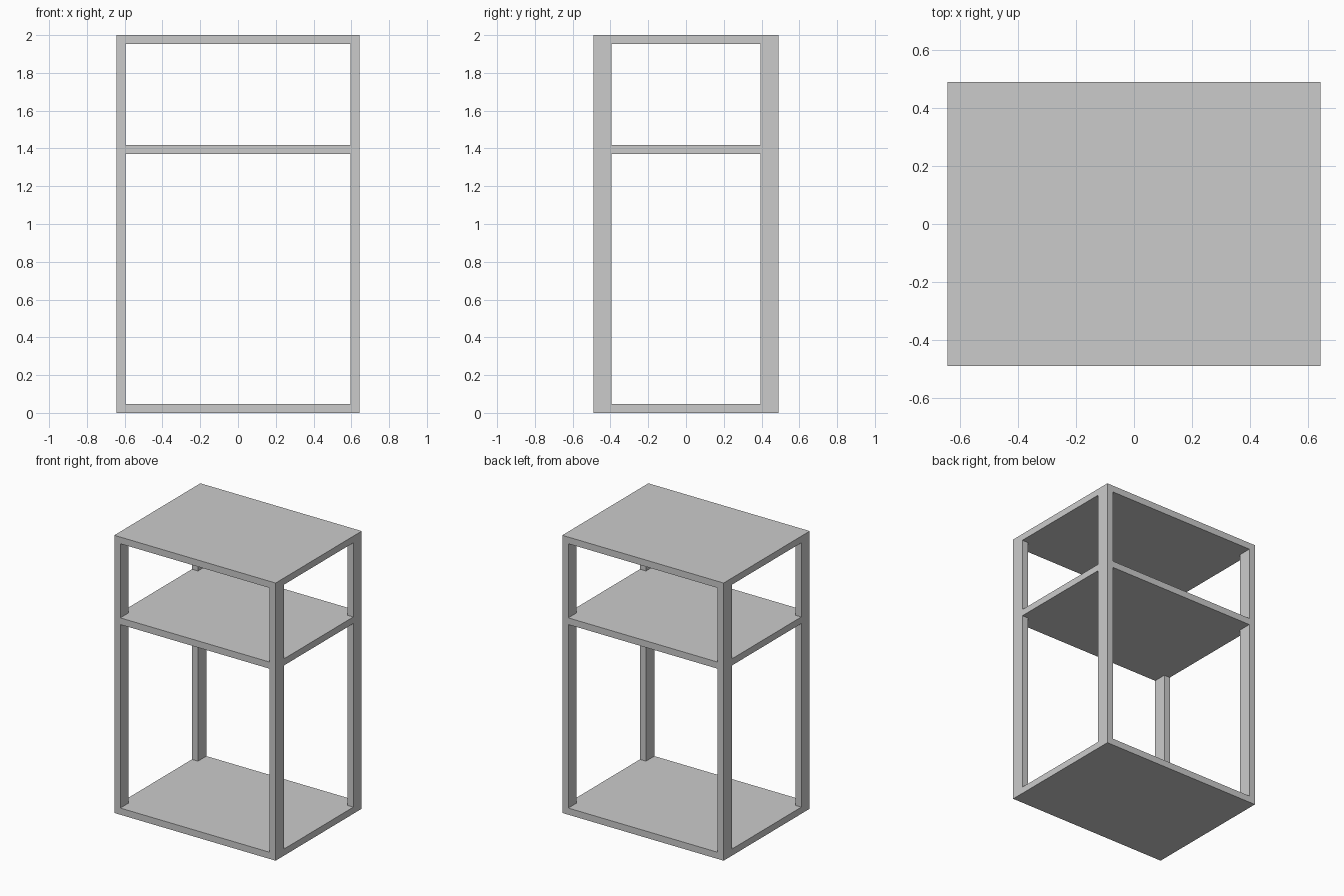
import bpy
import bmesh

if "Cube" in bpy.data.objects:
    bpy.data.objects.remove(bpy.data.objects["Cube"])

HX, HY, HEIGHT = 0.643, 0.49, 2.0   # half width, half depth, height
PX, PY = 0.048, 0.096               # post section
T = 0.048                           # panel thickness


def prism(name, outline, z0, z1):
    """Extrude a flat outline from z0 up to z1."""
    bm = bmesh.new()
    face = bm.faces.new([bm.verts.new((x, y, z0)) for x, y in outline])
    top = bmesh.ops.extrude_face_region(bm, geom=[face])["geom"]
    verts = [v for v in top if isinstance(v, bmesh.types.BMVert)]
    bmesh.ops.translate(bm, verts=verts, vec=(0, 0, z1 - z0))
    bmesh.ops.recalc_face_normals(bm, faces=bm.faces)
    mesh = bpy.data.meshes.new(name)
    bm.to_mesh(mesh)
    bm.free()
    obj = bpy.data.objects.new(name, mesh)
    bpy.context.collection.objects.link(obj)
    return obj


# Four corner posts, narrow across the front and deep along the sides
for sx, side in ((-1, "left"), (1, "right")):
    for sy, end in ((-1, "front"), (1, "back")):
        x0, x1 = sx * (HX - PX), sx * HX
        y0, y1 = sy * (HY - PY), sy * HY
        prism(f"{end}_{side}_post",
              [(x0, y0), (x1, y0), (x1, y1), (x0, y1)], 0, HEIGHT)

# Panels flush with the outside, notched at the corners around the posts
ix, iy = HX - PX, HY - PY
notched = [(-ix, -HY), (ix, -HY), (ix, -iy), (HX, -iy),
           (HX, iy), (ix, iy), (ix, HY), (-ix, HY),
           (-ix, iy), (-HX, iy), (-HX, -iy), (-ix, -iy)]
for name, z in (("bottom_panel", 0), ("middle_shelf", 1.37),
                ("top_panel", HEIGHT - T)):
    prism(name, notched, z, z + T)
